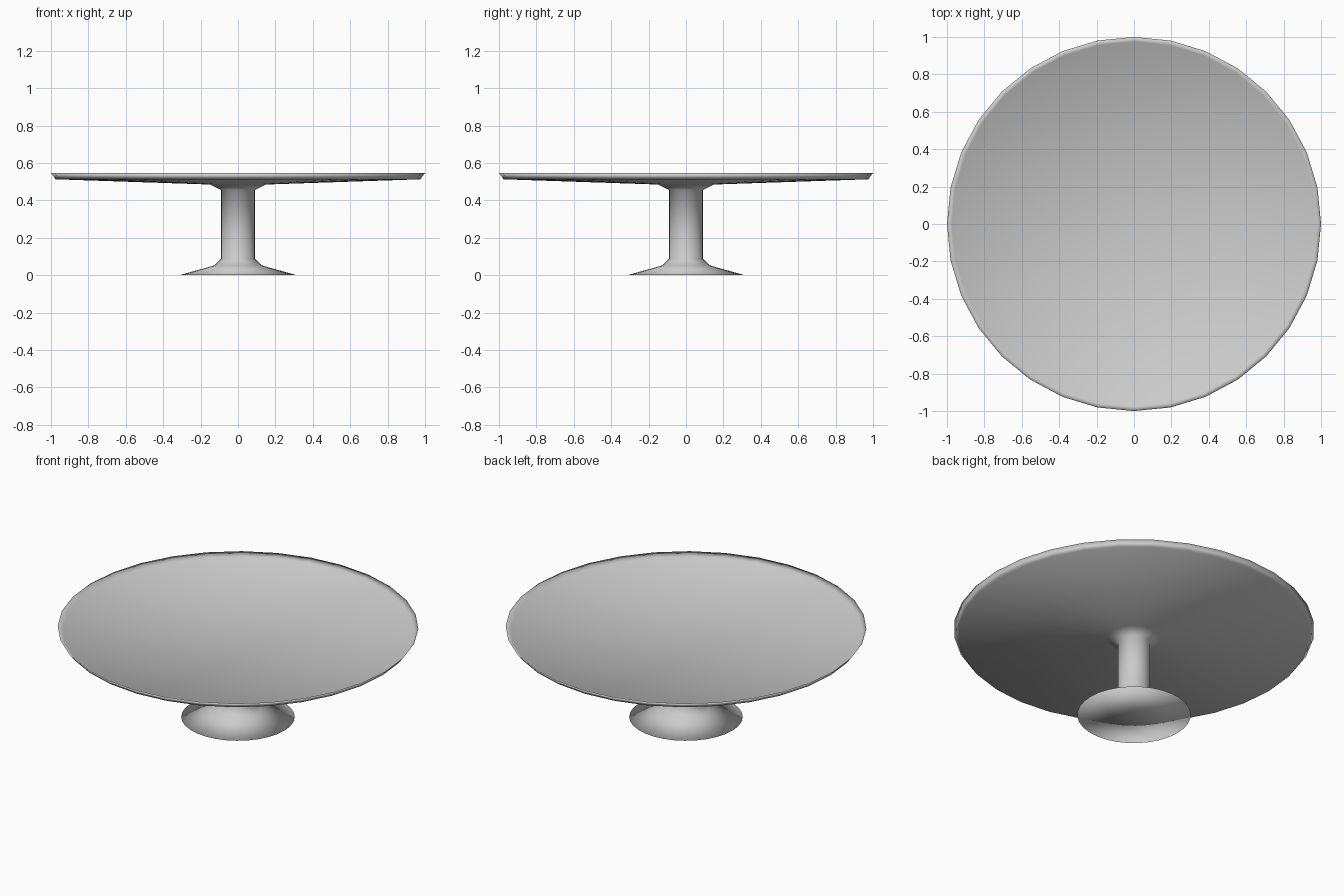
import bpy, bmesh, math

if "Cube" in bpy.data.objects:
    bpy.data.objects.remove(bpy.data.objects["Cube"])

SEGMENTS = 32


def lathe(name, profile):
    """Revolve an (r, z) profile around z; points with r = 0 become poles."""
    bm = bmesh.new()
    rings = []
    for r, z in profile:
        if r == 0:
            rings.append([bm.verts.new((0, 0, z))] * SEGMENTS)
        else:
            rings.append([bm.verts.new((r * math.cos(2 * math.pi * i / SEGMENTS),
                                        r * math.sin(2 * math.pi * i / SEGMENTS), z))
                          for i in range(SEGMENTS)])
    for a, b in zip(rings, rings[1:]):
        for i in range(SEGMENTS):
            j = (i + 1) % SEGMENTS
            quad = list(dict.fromkeys((a[i], a[j], b[j], b[i])))
            bm.faces.new(quad).smooth = True
    bmesh.ops.recalc_face_normals(bm, faces=bm.faces)
    mesh = bpy.data.meshes.new(name)
    bm.to_mesh(mesh)
    bm.free()
    obj = bpy.data.objects.new(name, mesh)
    bpy.context.collection.objects.link(obj)
    return obj


# One continuous turned stand: foot, stem, plate underside, rim and shallow dish
lathe("cake_stand", [
    (0, 0), (0.315, 0.0),                        # foot
    (0.125, 0.053), (0.09, 0.088),               # foot collar
    (0.09, 0.455), (0.15, 0.485),                # stem and upper collar
    (0.975, 0.513), (1.0, 0.547),                # underside and outer rim
    (0.975, 0.525), (0, 0.508),                  # inner lip and dish
])
